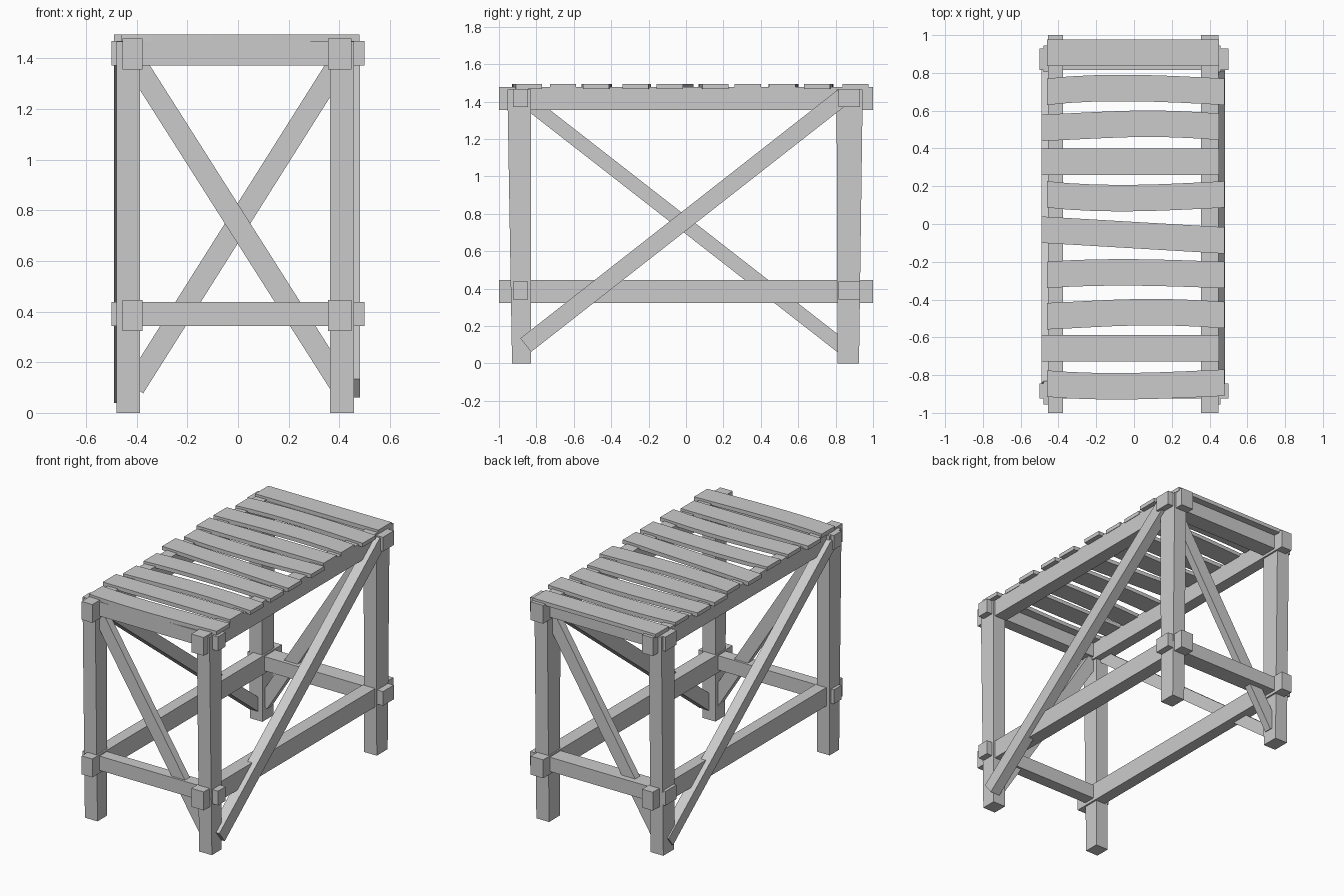
import bpy, bmesh, math
from mathutils import Vector

cube = bpy.data.objects.get("Cube")
if cube:
    bpy.data.objects.remove(cube, do_unlink=True)

wood = bpy.data.materials.new("plain_grey")
wood.use_nodes = True
GREY = (0.6, 0.6, 0.6, 1)
wood.diffuse_color = GREY
wood.node_tree.nodes["Principled BSDF"].inputs["Base Color"].default_value = GREY


def loft(name, rings):
    """Join four-cornered rings into a closed, flat-faced timber."""
    bm = bmesh.new()
    loops = [[bm.verts.new(p) for p in ring] for ring in rings]
    for a, b in zip(loops, loops[1:]):
        for i in range(4):
            j = (i + 1) % 4
            bm.faces.new((a[i], a[j], b[j], b[i]))
    bm.faces.new(loops[0][::-1])
    bm.faces.new(loops[-1])
    bmesh.ops.recalc_face_normals(bm, faces=bm.faces)
    mesh = bpy.data.meshes.new(name)
    bm.to_mesh(mesh)
    bm.free()
    mesh.materials.append(wood)
    obj = bpy.data.objects.new(name, mesh)
    bpy.context.collection.objects.link(obj)
    return obj


def rect(x0, x1, y0, y1, z):
    return [(x0, y0, z), (x1, y0, z), (x1, y1, z), (x0, y1, z)]


def box(name, x, y, z):
    return loft(name, [rect(*x, *y, h) for h in z])


def brace(name, start, end, width, depth_axis, depth):
    """Square-cut diagonal bar lying in the plane across depth_axis."""
    a, b = Vector(start), Vector(end)
    d = Vector(depth_axis) * depth / 2
    w = (b - a).cross(d).normalized() * width / 2
    return loft(name, [[p - w - d, p + w - d, p + w + d, p - w + d] for p in (a, b)])


# Legs, slightly wider at the top
for side, x in (("right", (-0.48, -0.387)), ("left", (0.364, 0.458))):
    loft("front_leg_" + side, [rect(*x, -0.93, -0.83, 0), rect(*x, -0.955, -0.83, 1.465)])
    loft("back_leg_" + side, [rect(*x, 0.81, 0.925, 0), rect(*x, 0.805, 0.945, 1.465)])

# Long rails and cross beams at two heights
for level, rail_z, beam_z in (("lower", (0.323, 0.446), (0.342, 0.437)),
                              ("upper", (1.355, 1.477), (1.372, 1.467))):
    box(level + "_rail_right", (-0.455, -0.376), (-1, 1), rail_z)
    box(level + "_rail_left", (0.355, 0.447), (-1, 1), rail_z)
    box(level + "_front_beam", (-0.5, 0.5), (-0.925, -0.845), beam_z)
    box(level + "_back_beam", (-0.5, 0.5), (0.815, 0.93), beam_z)

# Diagonal braces, one on each side
X, Y = (1, 0, 0), (0, 1, 0)
brace("left_brace", (0.447, -0.857, 0.098), (0.447, 0.838, 1.425), 0.093, X, 0.07)
brace("right_brace", (-0.455, 0.86, 0.07), (-0.455, -0.86, 1.41), 0.077, X, 0.07)
brace("front_brace", (0.41, -0.885, 0.1), (-0.41, -0.885, 1.39), 0.085, Y, 0.05)
brace("back_brace", (-0.41, 0.865, 0.1), (0.41, 0.865, 1.4), 0.085, Y, 0.05)


def slat(name, x0, x1, y0, y1, bow, skew, width=0.14, steps=8):
    """Top board bowed sideways, with its bend shifted by skew."""
    rings = []
    for i in range(steps + 1):
        t = i / steps
        x = x0 + (x1 - x0) * t
        y = y0 + (y1 - y0) * t + bow * math.sin(math.pi * t ** skew)
        lo, hi = y - width / 2, y + width / 2
        rings.append([(x, lo, 1.467), (x, hi, 1.467), (x, hi, 1.493), (x, lo, 1.493)])
    return loft(name, rings)


# Top slats from back to front: x ends, y at each end, bow, skew
IN, OUT = (-0.46, 0.48), (-0.49, 0.45)
slats = [
    ((-0.46, 0.45), 0.907, 0.907, 0, 1),
    (IN, 0.70, 0.70, 0.02, 0.8),
    (OUT, 0.51, 0.515, 0.018, 1.3),
    (OUT, 0.33, 0.33, 0, 1),
    (IN, 0.157, 0.157, -0.02, 0.8),
    ((-0.49, 0.48), -0.03, -0.087, 0, 1),
    (IN, -0.27, -0.27, 0.014, 0.8),
    (IN, -0.488, -0.482, 0.018, 1.2),
    (OUT, -0.657, -0.657, 0, 1),
    (IN, -0.845, -0.84, -0.016, 0.8),
]
for n, (ends, ya, yb, bow, skew) in enumerate(slats, 1):
    slat(f"slat_{n}", *ends, ya, yb, bow, skew)
